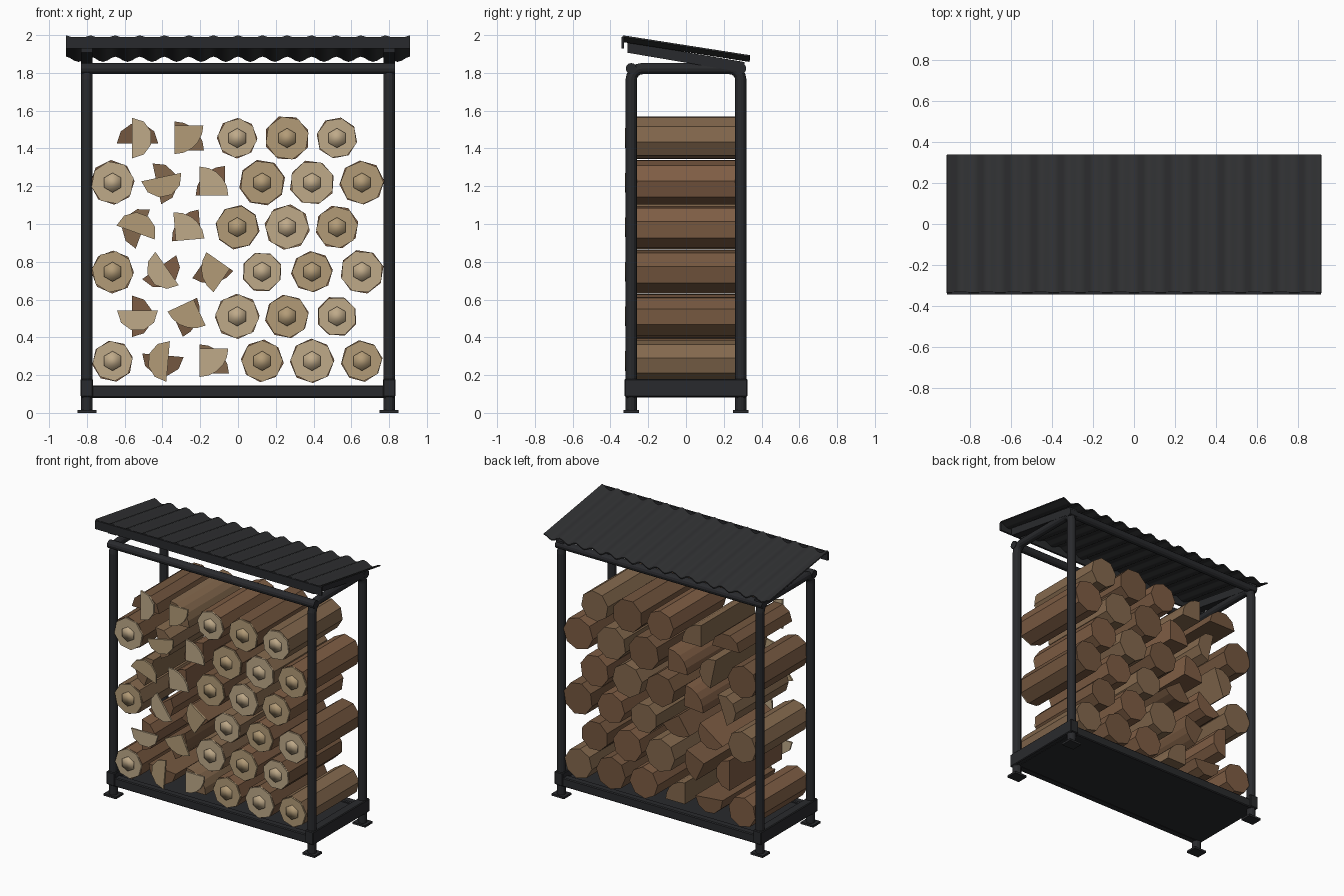
import bpy, bmesh, random
from math import sin, cos, pi, radians

if "Cube" in bpy.data.objects:
    bpy.data.objects.remove(bpy.data.objects["Cube"])

random.seed(4)


def material(name, rgb):
    m = bpy.data.materials.new(name)
    m.diffuse_color = (*rgb, 1)
    m.use_nodes = True
    m.node_tree.nodes["Principled BSDF"].inputs["Base Color"].default_value = m.diffuse_color
    return m


STEEL = material("dark_steel", (0.022, 0.023, 0.026))
SHEET = material("roof_grey", (0.030, 0.031, 0.033))
BARKS = [material("bark_%d" % i, c) for i, c in enumerate(
    [(0.21, 0.11, 0.058), (0.175, 0.095, 0.05), (0.23, 0.14, 0.075)])]
ENDS = [material("cut_wood_%d" % i, c) for i, c in enumerate(
    [(0.52, 0.40, 0.25), (0.45, 0.33, 0.185)])]


def finish(name, bm, mat):
    bmesh.ops.recalc_face_normals(bm, faces=bm.faces)
    me = bpy.data.meshes.new(name)
    bm.to_mesh(me)
    bm.free()
    me.materials.append(mat)
    ob = bpy.data.objects.new(name, me)
    bpy.context.collection.objects.link(ob)
    return ob


def box(name, x0, x1, y0, y1, z0, z1, bevel=0.0):
    bm = bmesh.new()
    bmesh.ops.create_cube(bm, size=1)
    for v in bm.verts:
        v.co = ((x0 + x1) / 2 + v.co.x * (x1 - x0),
                (y0 + y1) / 2 + v.co.y * (y1 - y0),
                (z0 + z1) / 2 + v.co.z * (z1 - z0))
    if bevel:
        bmesh.ops.bevel(bm, geom=bm.edges[:], offset=bevel, segments=1, affect='EDGES')
    return finish(name, bm, STEEL)


def prism(name, pts, x, z, y0, y1, mat):
    """Extrude an (x, z) outline from y0 to y1."""
    bm = bmesh.new()
    f = bm.faces.new([bm.verts.new((x + a, y0, z + b)) for a, b in pts])
    # extrusion keeps the first cap only when copied, so bridge explicitly
    far = [bm.verts.new((x + a, y1, z + b)) for a, b in pts]
    bm.faces.new(far[::-1])
    near = f.verts[:]
    for i in range(len(far)):
        j = (i + 1) % len(far)
        bm.faces.new((near[i], near[j], far[j], far[i]))
    return finish(name, bm, mat)


def tube(name, pts, r):
    cu = bpy.data.curves.new(name, 'CURVE')
    cu.dimensions = '3D'
    cu.bevel_depth, cu.bevel_resolution, cu.use_fill_caps = r, 4, True
    sp = cu.splines.new('POLY')
    sp.points.add(len(pts) - 1)
    for p, c in zip(sp.points, pts):
        p.co = (*c, 1)
    sp.use_smooth = False
    cu.materials.append(STEEL)
    ob = bpy.data.objects.new(name, cu)
    bpy.context.collection.objects.link(ob)
    bpy.ops.object.select_all(action='DESELECT')
    ob.select_set(True)
    bpy.context.view_layer.objects.active = ob
    bpy.ops.object.convert(target='MESH')


# Bent side hoops, feet, side rails and rafters
TOP, PY, PX, BEND = 1.823, 0.29, 0.80, 0.06
for s, side in ((-1, "left"), (1, "right")):
    x = s * PX
    front = [(x, -PY + BEND - BEND * cos(a), TOP - BEND + BEND * sin(a))
             for a in (i * pi / 8 for i in range(5))]
    back = [(x, -p[1], p[2]) for p in reversed(front)]
    tube(side + "_post_hoop", [(x, -PY, 0.01)] + front + back + [(x, PY, 0.01)], 0.03)
    for t, end in ((-1, "front"), (1, "back")):
        box("%s_%s_foot_plate" % (side, end), x - 0.05, x + 0.05,
            t * PY - 0.042, t * PY + 0.042, 0, 0.015)
    box(side + "_base_rail", x - 0.033, x + 0.033, -0.325, 0.325, 0.085, 0.18, 0.005)
    # tilted rafter, drawn as a sloping box
    r = box(side + "_rafter", x - 0.03, x + 0.03, -0.31, 0.31, -0.028, 0.028)
    for v in r.data.vertices:
        v.co.z += 1.882 - 0.17 * v.co.y

# Cross rails at top and bottom, floor tray
for t, end in ((-1, "front"), (1, "back")):
    tube(end + "_top_rail", [(-0.832, t * PY, TOP), (0.832, t * PY, TOP)], 0.029)
    box(end + "_base_rail", -0.83, 0.83, t * PY - 0.027, t * PY + 0.027, 0.08, 0.145, 0.006)
box("floor_tray", -0.80, 0.80, -0.30, 0.30, 0.082, 0.13)

# Corrugated roof sheet
bm = bmesh.new()
N = 14 * 6
rows = []
for y, z in ((-0.335, 1.981), (0.337, 1.876)):
    rows.append([bm.verts.new((-0.91 + 1.82 * i / N, y,
                               z + 0.014 * cos(2 * pi * i / 6))) for i in range(N + 1)])
for i in range(N):
    bm.faces.new((rows[0][i], rows[0][i + 1], rows[1][i + 1], rows[1][i]))
roof = finish("roof_sheet", bm, SHEET)
m = roof.modifiers.new("thickness", 'SOLIDIFY')
m.thickness, m.offset = 0.008, 0
bpy.ops.object.select_all(action='DESELECT')
roof.select_set(True)
bpy.context.view_layer.objects.active = roof
bpy.ops.object.convert(target='MESH')
bpy.ops.object.shade_smooth_by_angle(angle=radians(50))
box("roof_front_fascia", -0.91, 0.91, -0.342, -0.328, 1.928, 1.990)


# Firewood
def ring(n, r, rot=0.0, wobble=0.0):
    return [(q * cos(rot + 2 * pi * i / n), q * sin(rot + 2 * pi * i / n))
            for i in range(n) for q in [r * (1 + random.uniform(-wobble, wobble))]]


def sector(r, spread, shift, heading, apex):
    """Half or quarter log outline whose round side points to heading."""
    n = 5
    pts = [(r * cos(a) + shift, r * sin(a)) for a in
           (radians(-spread / 2 + spread * i / n) for i in range(n + 1))]
    if apex:
        pts.append((shift, 0))
    c, s = cos(radians(heading)), sin(radians(heading))
    return [(a * c - b * s, a * s + b * c) for a, b in pts]


Y0, Y1 = -0.304, 0.304


def round_log(x, z, r, k):
    rot = random.uniform(0, pi / 4)
    prism("log", ring(8, r, rot, 0.02), x, z, Y0, Y1, BARKS[k % 3])
    prism("log_end", ring(8, r * 0.97, rot + random.uniform(-.15, .15)),
          x, z, Y0 - 0.010, Y0, ENDS[k % 2])
    core = prism("log_heart", ring(6, 0.052, pi / 6), x, z, Y0 - 0.018, Y0 - 0.004, ENDS[k % 2])
    core.data.polygons.foreach_set("use_smooth", [True] * len(core.data.polygons))


def split_log(name, x, z, heading, r, spread, shift, apex, k):
    prism(name, sector(r, spread, shift, heading, apex), x, z, Y0, Y1, BARKS[k % 3])
    prism(name + "_end", sector(r * 0.98, spread, shift, heading - 90, apex),
          x, z, Y0 - 0.012, Y0, ENDS[k % 2])


HALF = [265, 0, 305, 160, 12, 90]        # body heading of each row's half log
QUARTER = [45, 340, 280, 140, 135, 45]   # and of each row's quarter log
RADII = [[.110, .113, .118, .110], [.120, .117, .108], [.114, .108, .110, .117],
         [.118, .120, .115], [.118, .122, .120, .118], [.108, .120, .110]]
k = 0
for row in range(6):
    z = 0.275 + 0.236 * row
    odd = row % 2
    radii = iter(RADII[row])
    for i in range(6 - odd):
        x = -0.664 + 0.132 * odd + 0.264 * i
        j = i + odd
        if j == 1:
            split_log("half_log", x, z, HALF[row], 0.110, 180, -0.03, False, k)
        elif j == 2:
            split_log("quarter_log", x, z, QUARTER[row], 0.155, 90, -0.095, True, k)
        else:
            round_log(x, z, next(radii), k)
        k += 1
